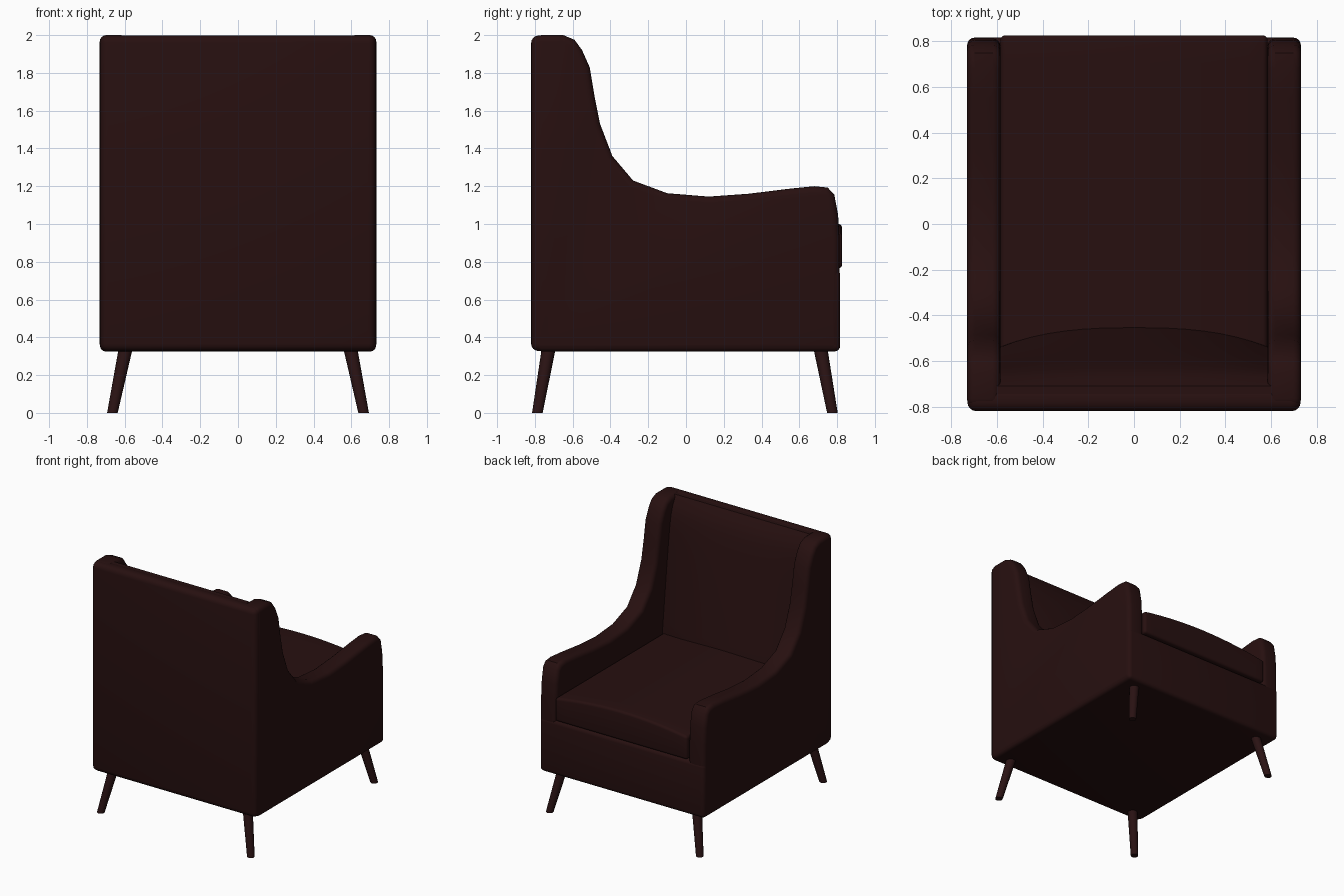
import bpy, bmesh, math
from mathutils import Matrix, Vector

if "Cube" in bpy.data.objects:
    bpy.data.objects.remove(bpy.data.objects["Cube"])


def material(name, rgb):
    m = bpy.data.materials.new(name)
    m.diffuse_color = (*rgb, 1)
    m.use_nodes = True
    m.node_tree.nodes["Principled BSDF"].inputs["Base Color"].default_value = m.diffuse_color
    return m


FABRIC = material("dark maroon fabric", (0.0200, 0.0050, 0.0050))
WOOD = material("dark reddish wood", (0.0230, 0.0062, 0.0065))


def finish(bm, name, mat):
    bmesh.ops.recalc_face_normals(bm, faces=bm.faces)
    me = bpy.data.meshes.new(name)
    bm.to_mesh(me)
    bm.free()
    me.materials.append(mat)
    ob = bpy.data.objects.new(name, me)
    bpy.context.collection.objects.link(ob)
    bpy.ops.object.select_all(action='DESELECT')
    ob.select_set(True)
    bpy.context.view_layer.objects.active = ob
    bpy.ops.object.shade_smooth_by_angle(angle=math.radians(40))
    return ob


def round_edges(bm, width, limit=50):
    bmesh.ops.recalc_face_normals(bm, faces=bm.faces)
    edges = [e for e in bm.edges if e.calc_face_angle(0) > math.radians(limit)]
    bmesh.ops.bevel(bm, geom=edges, offset=width, segments=4, profile=0.5,
                    affect='EDGES', clamp_overlap=False)


def box(lo, hi):
    bm = bmesh.new()
    lo, hi = Vector(lo), Vector(hi)
    bmesh.ops.create_cube(bm, size=1, matrix=Matrix.Translation((lo + hi) / 2)
                          @ Matrix.Diagonal((*(hi - lo), 1)))
    return bm


def cut_slices(bm, axis, lo, hi, n):
    # parallel cuts so a box face can be bulged
    no = Vector((0, 0, 0))
    no[axis] = 1
    for i in range(1, n):
        bmesh.ops.bisect_plane(bm, geom=bm.verts[:] + bm.edges[:] + bm.faces[:],
                               plane_co=no * (lo + (hi - lo) * i / n), plane_no=no)


# Side panels: wing and arm in one swept profile (y, z)
PROFILE = [(-0.80, 0.327), (-0.80, 2.0), (-0.65, 2.0), (-0.59, 1.975), (-0.55, 1.92),
           (-0.51, 1.83), (-0.485, 1.68), (-0.455, 1.53), (-0.39, 1.36), (-0.28, 1.23),
           (-0.10, 1.163), (0.12, 1.145), (0.33, 1.16), (0.55, 1.187), (0.68, 1.20),
           (0.75, 1.193), (0.785, 1.155), (0.805, 1.05), (0.813, 0.92), (0.813, 0.327)]
for side, label in ((-1, "left"), (1, "right")):
    bm = bmesh.new()
    face = bm.faces.new([bm.verts.new((side * 0.585, y, z)) for y, z in PROFILE])
    ext = bmesh.ops.extrude_face_region(bm, geom=[face], use_keep_orig=True)
    for v in ext["geom"]:
        if isinstance(v, bmesh.types.BMVert):
            v.co.x = side * 0.732
    round_edges(bm, 0.035)
    finish(bm, label + "_arm_and_wing", FABRIC)

# Seat base, full width
bm = box((-0.73, -0.79, 0.325), (0.73, 0.816, 0.76))
round_edges(bm, 0.03)
finish(bm, "seat_base", FABRIC)

# Outer back panel
bm = box((-0.73, -0.82, 0.327), (0.73, -0.72, 1.998))
round_edges(bm, 0.04)
finish(bm, "outer_back", FABRIC)

# Padded inner back, bulging forward towards the seat
bm = box((-0.6, -0.77, 0.85), (0.6, -0.66, 1.995))
cut_slices(bm, 0, -0.6, 0.6, 16)
cut_slices(bm, 2, 0.85, 1.995, 18)
for v in bm.verts:
    if v.co.y > -0.7:
        u = min(1.0, abs(v.co.x) / 0.6)
        t = min(1.0, max(0.0, (v.co.z - 0.95) / 1.045))
        v.co.y += 0.215 * (1 - t) ** 0.9 * (1 - 0.45 * u ** 2.5) - 0.05 * t ** 14
finish(bm, "inner_back_padding", FABRIC)

# Seat cushion with a crowned top
bm = box((-0.585, -0.62, 0.765), (0.585, 0.826, 0.95))
round_edges(bm, 0.02)
cut_slices(bm, 0, -0.585, 0.585, 14)
cut_slices(bm, 1, -0.62, 0.826, 12)
for v in bm.verts:
    if v.co.z > 0.9:
        v.co.z += 0.05 * (1 - (v.co.x / 0.585) ** 2)
finish(bm, "seat_cushion", FABRIC)

# Splayed tapered legs
for sx, sl in ((-1, "left"), (1, "right")):
    for sy, yl, y_top, y_foot in ((-1, "back", 0.727, 0.787), (1, "front", 0.712, 0.775)):
        bm = bmesh.new()
        bmesh.ops.create_cone(bm, cap_ends=True, segments=16, radius1=0.028,
                              radius2=0.037, depth=0.34,
                              matrix=Matrix.Translation((0, 0, 0.17)))
        for v in bm.verts:
            t = v.co.z / 0.34
            v.co.x += sx * (0.665 + (0.595 - 0.665) * t)
            v.co.y += sy * (y_foot + (y_top - y_foot) * t)
        finish(bm, yl + "_" + sl + "_leg", WOOD)
